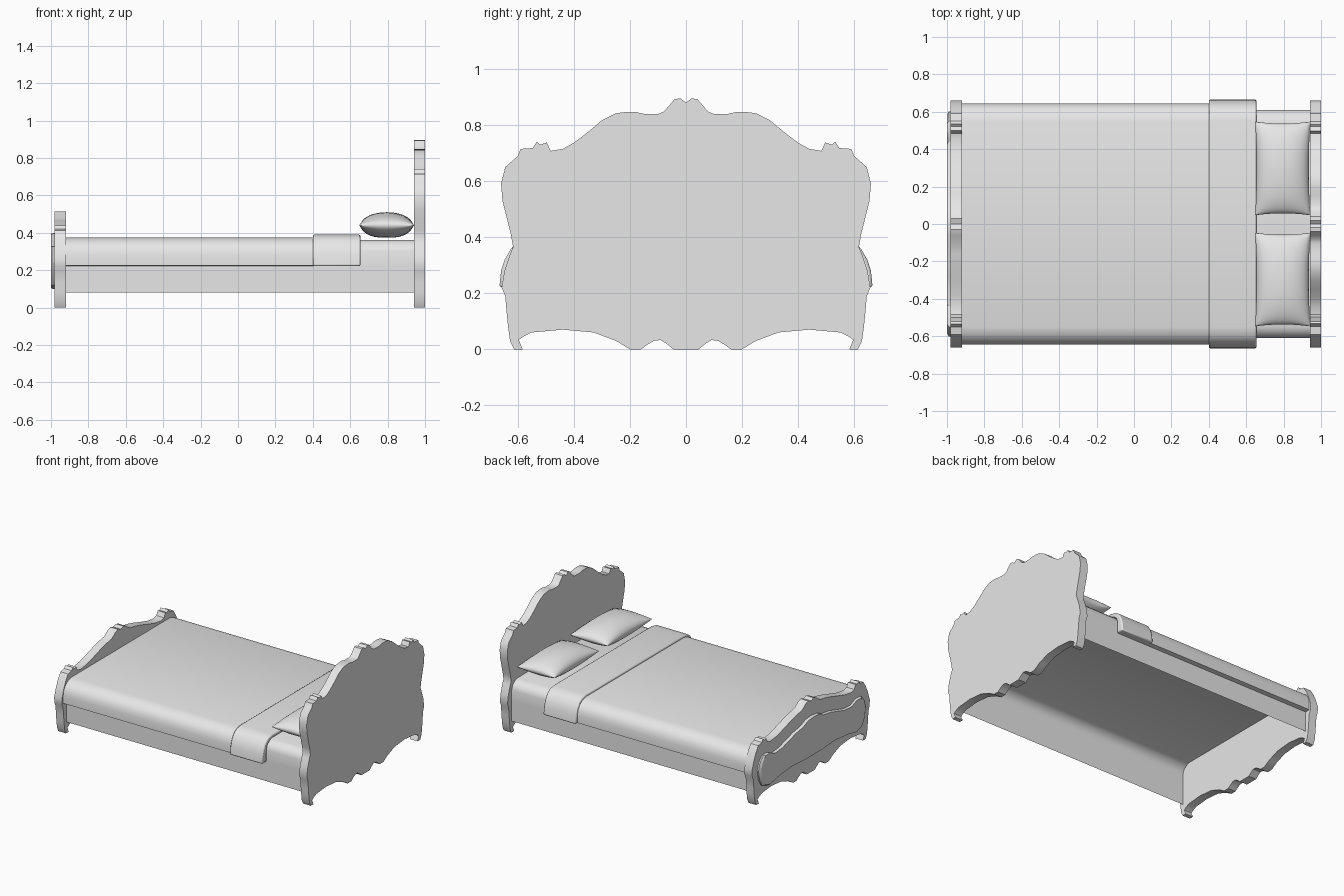
import bpy
import bmesh
import math

default_cube = bpy.data.objects.get("Cube")
if default_cube:
    bpy.data.objects.remove(default_cube, do_unlink=True)

# One plain grey for the whole bed
grey = bpy.data.materials.new("plain_grey")
grey.use_nodes = True
grey_value = (0.8, 0.8, 0.8, 1)
grey.diffuse_color = grey_value
grey.node_tree.nodes["Principled BSDF"].inputs["Base Color"].default_value = grey_value


def finish(name, bm, angle=35, fix_normals=True):
    """Turn a bmesh into a named, shaded object."""
    if fix_normals:
        bmesh.ops.recalc_face_normals(bm, faces=bm.faces[:])
    mesh = bpy.data.meshes.new(name)
    bm.to_mesh(mesh)
    bm.free()
    mesh.materials.append(grey)
    obj = bpy.data.objects.new(name, mesh)
    bpy.context.collection.objects.link(obj)
    bpy.ops.object.select_all(action="DESELECT")
    obj.select_set(True)
    bpy.context.view_layer.objects.active = obj
    bpy.ops.object.shade_smooth_by_angle(angle=math.radians(angle))
    return obj


def mirrored(half):
    """Complete a half outline given from one end to the other on the +y side."""
    return half + [(-y, z) for y, z in reversed(half) if y > 0]


def extrude_x(name, outline, stations, closed=True, angle=35):
    """Sweep a y-z outline along x; each station is (x, scale, scale centre z)."""
    bm = bmesh.new()
    rings = [[bm.verts.new((x, y * s, cz + (z - cz) * s)) for y, z in outline]
             for x, s, cz in stations]
    count = len(outline)
    for a, b in zip(rings, rings[1:]):
        for i in range(count if closed else count - 1):
            j = (i + 1) % count
            bm.faces.new((a[i], a[j], b[j], b[i]))
    if closed:
        bm.faces.new(rings[0])
        bm.faces.new(rings[-1])
    return finish(name, bm, angle, fix_normals=closed)


# Carved lower edge and feet shared by both boards, from side to centre
lower_edge = [
    (.658, .22), (.645, .19), (.64, .13), (.635, .08), (.628, .03), (.613, 0),
    (.583, 0), (.597, .034), (.578, .047), (.55, .06), (.44, .07), (.33, .06),
    (.25, .03), (.2, 0), (.16, 0), (.14, .015), (.115, .03), (.09, .033),
    (.07, .02), (.045, 0),
]

# Headboard crest, from centre to side
head_crest = [
    (0, .88), (.02, .895), (.04, .893), (.06, .87), (.08, .847), (.1, .84),
    (.15, .84), (.18, .847), (.22, .846), (.25, .842), (.3, .817), (.35, .775),
    (.4, .737), (.44, .715), (.483, .708), (.497, .738), (.52, .73),
    (.533, .74), (.547, .718), (.59, .715), (.6, .69), (.645, .65),
    (.66, .59), (.655, .53), (.64, .47), (.625, .41), (.617, .365),
    (.628, .34), (.648, .28),
]
extrude_x("headboard", mirrored(head_crest + lower_edge),
          [(.94, 1, 0), (1, 1, 0)])

# Footboard crest, from centre to side
foot_crest = [
    (0, .505), (.03, .515), (.06, .505), (.1, .475), (.16, .465), (.22, .45),
    (.3, .425), (.38, .402), (.45, .392), (.485, .4), (.5, .43), (.52, .425),
    (.535, .438), (.55, .42), (.59, .412), (.617, .37), (.64, .32), (.66, .26),
]
extrude_x("footboard", mirrored(foot_crest + lower_edge),
          [(-.98, 1, 0), (-.92, 1, 0)])

# Raised panel with a sloped rim on the outside of the footboard
panel = [
    (0, .4), (.06, .395), (.12, .37), (.2, .358), (.28, .335), (.36, .312),
    (.44, .305), (.5, .33), (.55, .328), (.585, .29), (.602, .24), (.59, .17),
    (.56, .12), (.5, .1), (.4, .12), (.25, .135), (.1, .125),
]
extrude_x("footboard_panel", mirrored(panel),
          [(-.978, 1, .25), (-.99, 1, .25), (-1, .97, .25)], angle=25)

# Mattress and side rails: an open shell, hollow from below
shoulder = [(.61, .22), (.61, .3), (.6, .33), (.575, .352), (.55, .362)]
mattress_half = [(.61, .08)] + shoulder
extrude_x("mattress_base", mirrored(mattress_half),
          [(-.92, 1, 0), (.94, 1, 0)], closed=False)


def cover(name, outer_half, x_start, x_end):
    """Cloth draped over the mattress, closed along its hanging hems."""
    inner = [(y + .002, z + .002) for y, z in shoulder]
    outline = mirrored(outer_half) + mirrored(inner)[::-1]
    return extrude_x(name, outline, [(x_start, 1, 0), (x_end, 1, 0)])


# Blanket and the thicker folded-back band near the pillows
cover("blanket", [(.645, .225), (.645, .28), (.637, .315), (.62, .343),
                  (.59, .364), (.55, .375)], -.92, .645)
fold = cover("blanket_fold", [(.666, .222), (.66, .28), (.647, .32),
                              (.625, .358), (.595, .38), (.55, .39)], .4, .655)
bevel = fold.modifiers.new("soft_edge", "BEVEL")
bevel.width = .008
bevel.segments = 2
bevel.limit_method = "ANGLE"
bevel.angle_limit = math.radians(50)


def pillow(name, centre_y):
    """Cushion with pinched seams, drawn-in sides and pointed corners."""
    bm = bmesh.new()
    nu, nv = 14, 20
    for side in (1, -1):
        grid = []
        for i in range(nu + 1):
            u = -math.cos(math.pi * i / nu)
            row = []
            for j in range(nv + 1):
                v = -math.cos(math.pi * j / nv)
                puff = max(0, (1 - u * u) * (1 - v * v)) ** .5
                x = .795 + .147 * u * (1 - .05 * (1 - v * v) * abs(u))
                y = centre_y + .25 * v * (1 - .04 * (1 - u * u) * abs(v))
                z = max(.375, .44 + side * .07 * puff)
                row.append(bm.verts.new((x, y, z)))
            grid.append(row)
        for i in range(nu):
            for j in range(nv):
                bm.faces.new((grid[i][j], grid[i + 1][j],
                              grid[i + 1][j + 1], grid[i][j + 1]))
    bmesh.ops.remove_doubles(bm, verts=bm.verts[:], dist=.0002)
    return finish(name, bm, 60)


for label, y in (("back_pillow", .297), ("front_pillow", -.297)):
    pillow(label, y)
